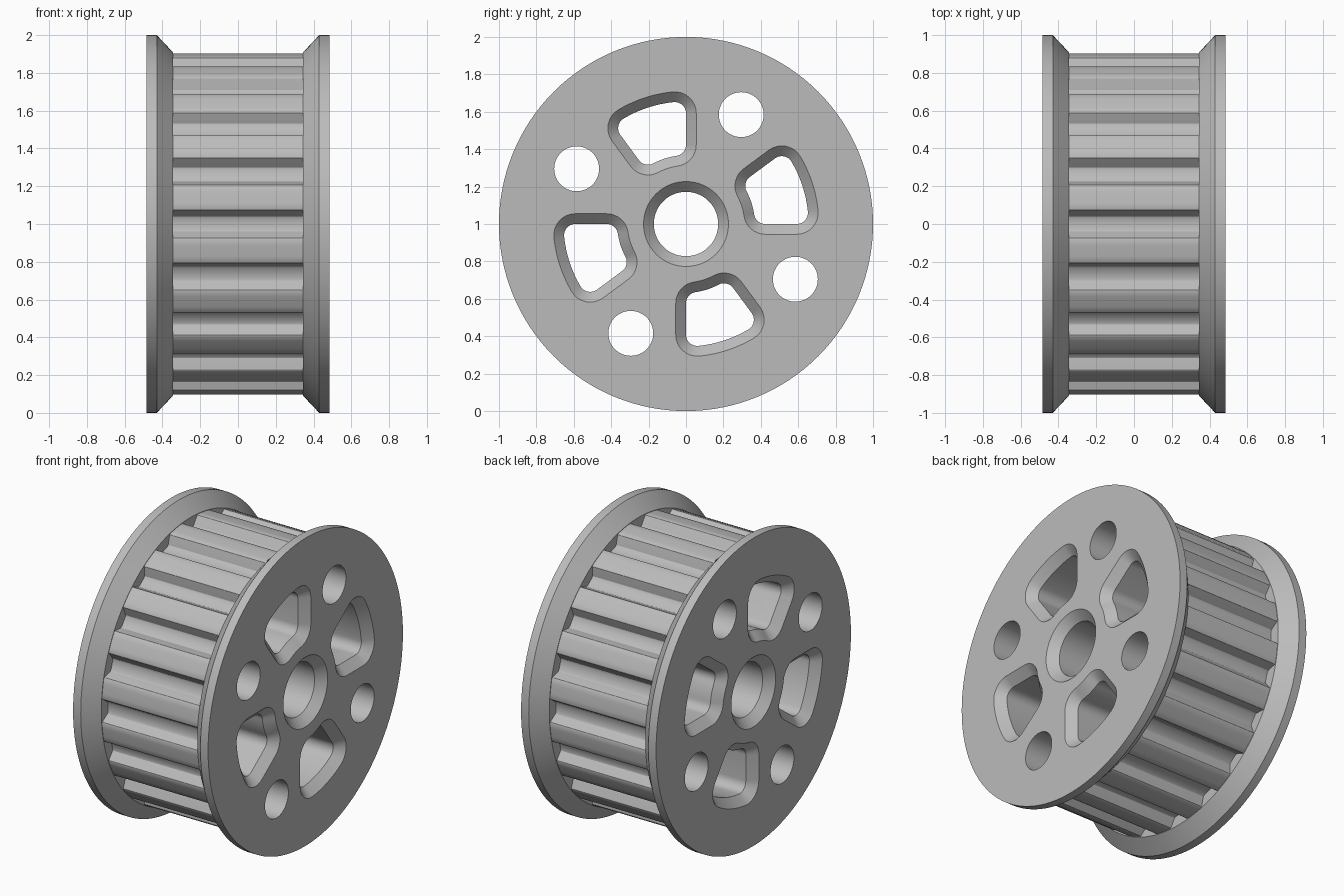
import bpy, bmesh
from math import sin, cos, asin, radians, pi, sqrt

if "Cube" in bpy.data.objects:
    bpy.data.objects.remove(bpy.data.objects["Cube"])

HALF = 0.485      # half of the total width
CORE = 0.345      # half of the toothed width
CHAMFER = 0.055
TEETH = 20

metal = bpy.data.materials.new("light_grey_metal")
metal.use_nodes = True
metal.diffuse_color = (0.5, 0.5, 0.5, 1)
metal.node_tree.nodes["Principled BSDF"].inputs["Base Color"].default_value = (0.5, 0.5, 0.5, 1)


def polar(r, a, cy=0, cz=0):
    return (cy + r * cos(a), cz + r * sin(a))


def circle(r, cy=0, cz=0, n=128):
    return [polar(r, 2 * pi * i / n, cy, cz) for i in range(n)]


def arc(r, a, b, cy=0, cz=0, n=8):
    return [polar(r, a + (b - a) * i / n, cy, cz) for i in range(n + 1)]


def loft(bm, sections):
    """Closed solid through (x, outline) sections along the axle."""
    rings = [[bm.verts.new((x, y, z)) for y, z in pts] for x, pts in sections]
    n = len(rings[0])
    for a, b in zip(rings, rings[1:]):
        for i in range(n):
            j = (i + 1) % n
            bm.faces.new((a[i], a[j], b[j], b[i]))
    bm.faces.new(rings[0])
    bm.faces.new(rings[-1])


def make_object(name, bm):
    bmesh.ops.recalc_face_normals(bm, faces=bm.faces)
    mesh = bpy.data.meshes.new(name)
    bm.to_mesh(mesh)
    bm.free()
    mesh.materials.append(metal)
    obj = bpy.data.objects.new(name, mesh)
    obj.location.z = 1
    bpy.context.collection.objects.link(obj)
    return obj


def chamfered(outline):
    """Sections of a through hole with both mouths chamfered."""
    over = 0.02
    wide = outline(CHAMFER + over)
    return [(-HALF - over, wide), (-HALF + CHAMFER, outline(0)),
            (HALF - CHAMFER, outline(0)), (HALF + over, wide)]


def window(d, start, span=radians(36.4), outer=0.655, inner=0.368, f=0.06):
    """Rounded ring sector, grown outward by d."""
    po, pi_ = asin(f / (outer - f)), asin(f / (inner + f))
    co, ci = outer - f, inner + f

    def corner(r, at, a, b):
        return arc(f + d, start + a, start + b, *polar(r, start + at))

    q = pi / 2
    pts = corner(co, po, -q, po)
    pts += arc(outer + d, start + po, start + span - po)[1:-1]
    pts += corner(co, span - po, span - po, span + q)
    pts += corner(ci, span - pi_, span + q, pi + span - pi_)
    pts += arc(inner - d, start + span - pi_, start + pi_)[1:-1]
    pts += corner(ci, pi_, pi + pi_, 3 * q)
    return pts


# Cutter: axle bore, four round holes, four windows
bm = bmesh.new()
loft(bm, chamfered(lambda d: circle(0.172 + d)))
for k in range(4):
    turn = k * pi / 2
    cy, cz = polar(0.655, turn + radians(63.2))
    hole = circle(0.12, cy, cz, 64)
    loft(bm, [(-0.6, hole), (0.6, hole)])
    loft(bm, chamfered(lambda d: window(d, turn)))
cutter = make_object("hole_cutter", bm)
cutter.hide_render = True

# Toothed core: one groove profile repeated around the axle
half_groove = [(5.2, 0.907), (4.7, 0.903), (4.35, 0.893), (3.1, 0.86),
               (2.7, 0.849), (2.0, 0.843)]
groove = [(-a, r) for a, r in half_groove] + [(a, r) for a, r in reversed(half_groove)]
groove += [(a, 0.907) for a in (7.1, 9, 10.9)]
gear = [polar(r, radians(a + k * 360 / TEETH)) for k in range(TEETH) for a, r in groove]
bm = bmesh.new()
loft(bm, [(-CORE, gear), (CORE, gear)])
parts = [make_object("toothed_core", bm)]

# Flanges: flat rim with a sloped inner side
for name, s in (("left_flange", 1), ("right_flange", -1)):
    bm = bmesh.new()
    loft(bm, [(s * CORE, circle(0.91)), (s * 0.43, circle(1)), (s * HALF, circle(1))])
    parts.append(make_object(name, bm))

# Cut the holes through every part
for obj in parts:
    mod = obj.modifiers.new("holes", "BOOLEAN")
    mod.operation = "DIFFERENCE"
    mod.solver = "EXACT"
    mod.object = cutter
bpy.context.view_layer.update()
graph = bpy.context.evaluated_depsgraph_get()
cut = [bpy.data.meshes.new_from_object(o.evaluated_get(graph)) for o in parts]
for obj, mesh in zip(parts, cut):
    obj.modifiers.clear()
    obj.data = mesh
bpy.data.objects.remove(cutter)

# Smooth the round surfaces, keep the edges crisp
bpy.ops.object.select_all(action="DESELECT")
for obj in parts:
    obj.select_set(True)
bpy.context.view_layer.objects.active = parts[0]
bpy.ops.object.shade_smooth_by_angle(angle=radians(30))
